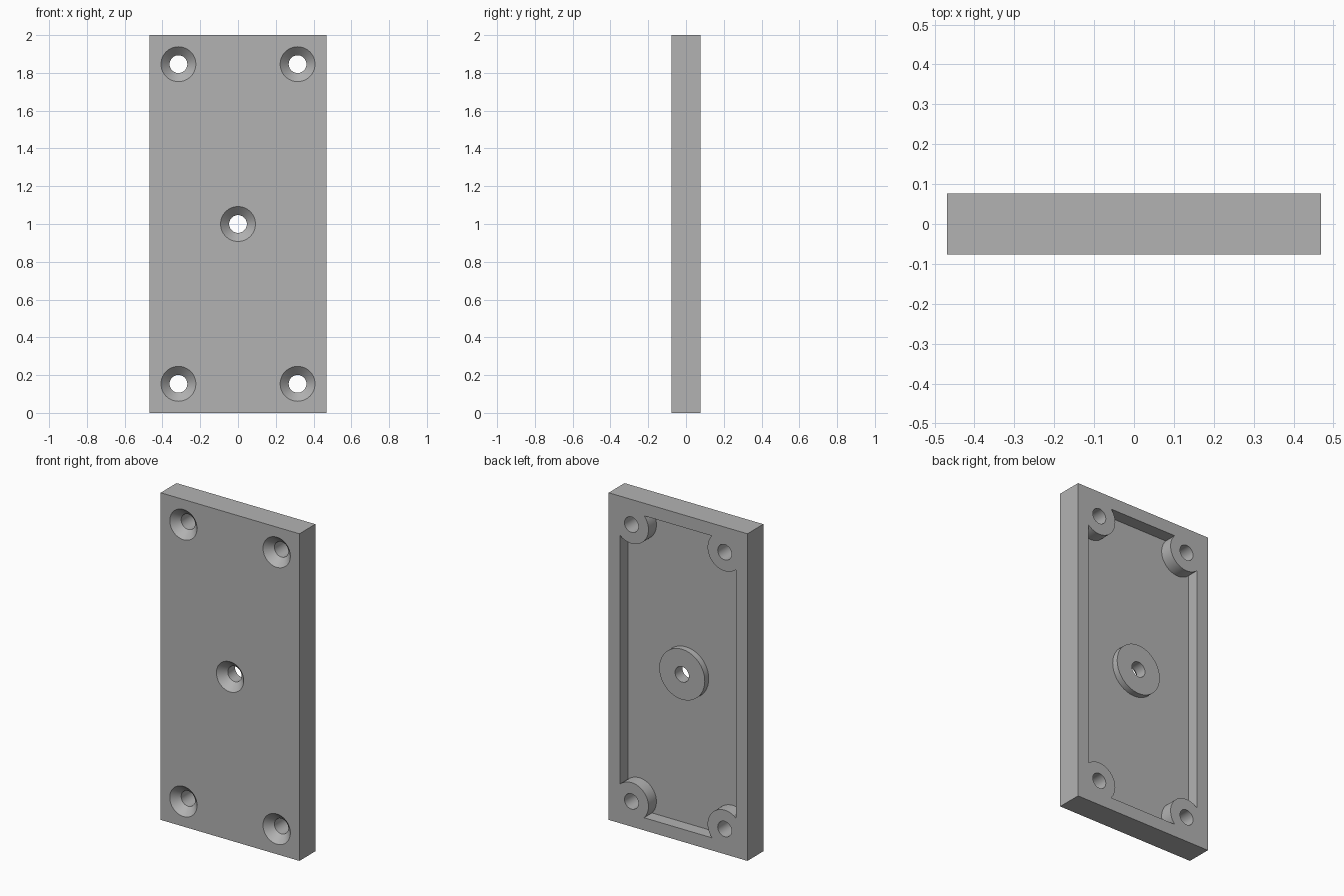
import bpy
import bmesh
from math import pi, cos, sin

cube = bpy.data.objects.get("Cube")
if cube:
    bpy.data.objects.remove(cube, do_unlink=True)

# Main sizes
MM = 2 / 130
HALF_W, HALF_T, HEIGHT = 30.5 * MM, 5 * MM, 130 * MM
RIM, INSET = 5 * MM, 10 * MM
SEGMENTS = 64

grey = bpy.data.materials.new("plain_grey")
grey.use_nodes = True
colour = (0.45, 0.45, 0.45, 1)
grey.diffuse_color = colour
grey.node_tree.nodes["Principled BSDF"].inputs["Base Color"].default_value = colour


def finish(name, bm):
    bmesh.ops.recalc_face_normals(bm, faces=bm.faces)
    mesh = bpy.data.meshes.new(name)
    bm.to_mesh(mesh)
    bm.free()
    mesh.materials.append(grey)
    obj = bpy.data.objects.new(name, mesh)
    bpy.context.collection.objects.link(obj)
    return obj


def box(name, low, high):
    bm = bmesh.new()
    bmesh.ops.create_cube(bm, size=1)
    for v in bm.verts:
        v.co = [(a + b) / 2 + c * (b - a) for a, b, c in zip(low, high, v.co)]
    return finish(name, bm)


def lathe(name, x, z, profile):
    """Closed solid turned about the y direction from (radius, y) pairs."""
    bm = bmesh.new()
    angles = [2 * pi * i / SEGMENTS for i in range(SEGMENTS)]
    rings = [[bm.verts.new((x + r * cos(a), y, z + r * sin(a))) for a in angles]
             for r, y in profile]
    for lower, upper in zip(rings, rings[1:]):
        for i in range(SEGMENTS):
            j = (i + 1) % SEGMENTS
            bm.faces.new((lower[i], lower[j], upper[j], upper[i]))
    bm.faces.new(rings[0])
    bm.faces.new(rings[-1])
    return finish(name, bm)


def cut(target, cutter):
    cutter.hide_render = True
    mod = target.modifiers.new("cut", 'BOOLEAN')
    mod.operation, mod.solver, mod.object = 'DIFFERENCE', 'EXACT', cutter
    with bpy.context.temp_override(object=target, active_object=target,
                                   selected_objects=[target]):
        bpy.ops.object.modifier_apply(modifier=mod.name)
    bpy.data.objects.remove(cutter, do_unlink=True)


corners = [(sx * (HALF_W - INSET), z) for sx in (-1, 1) for z in (INSET, HEIGHT - INSET)]
centre = (0, HEIGHT / 2)

# Solid plate
plate = box("mounting_plate", (-HALF_W, -HALF_T, 0), (HALF_W, HALF_T, HEIGHT))

# Rear pocket, leaving tall corner bosses and a low centre boss standing
pocket = box("pocket_cutter", (RIM - HALF_W, 0, RIM), (HALF_W - RIM, 3 * HALF_T, HEIGHT - RIM))
for x, z in corners:
    r = 7.5 * MM
    cut(pocket, lathe("corner_boss", x, z, [(r, -HALF_T), (r, 4 * HALF_T)]))
r = 10 * MM
cut(pocket, lathe("centre_boss", *centre, [(r, -HALF_T), (r, HALF_T / 2)]))
cut(plate, pocket)

# Countersunk screw holes, wide end at the front
extra, bore = 1 * MM, 3.05 * MM
for x, z in corners + [centre]:
    cut(plate, lathe("screw_hole", x, z, [
        (6 * MM + extra, -HALF_T - extra),
        (bore, -HALF_T + 6 * MM - bore),
        (bore, 2 * HALF_T)]))

# Smooth round walls with crisp edges
bpy.ops.object.select_all(action='DESELECT')
plate.select_set(True)
bpy.context.view_layer.objects.active = plate
bpy.ops.object.shade_smooth_by_angle()
